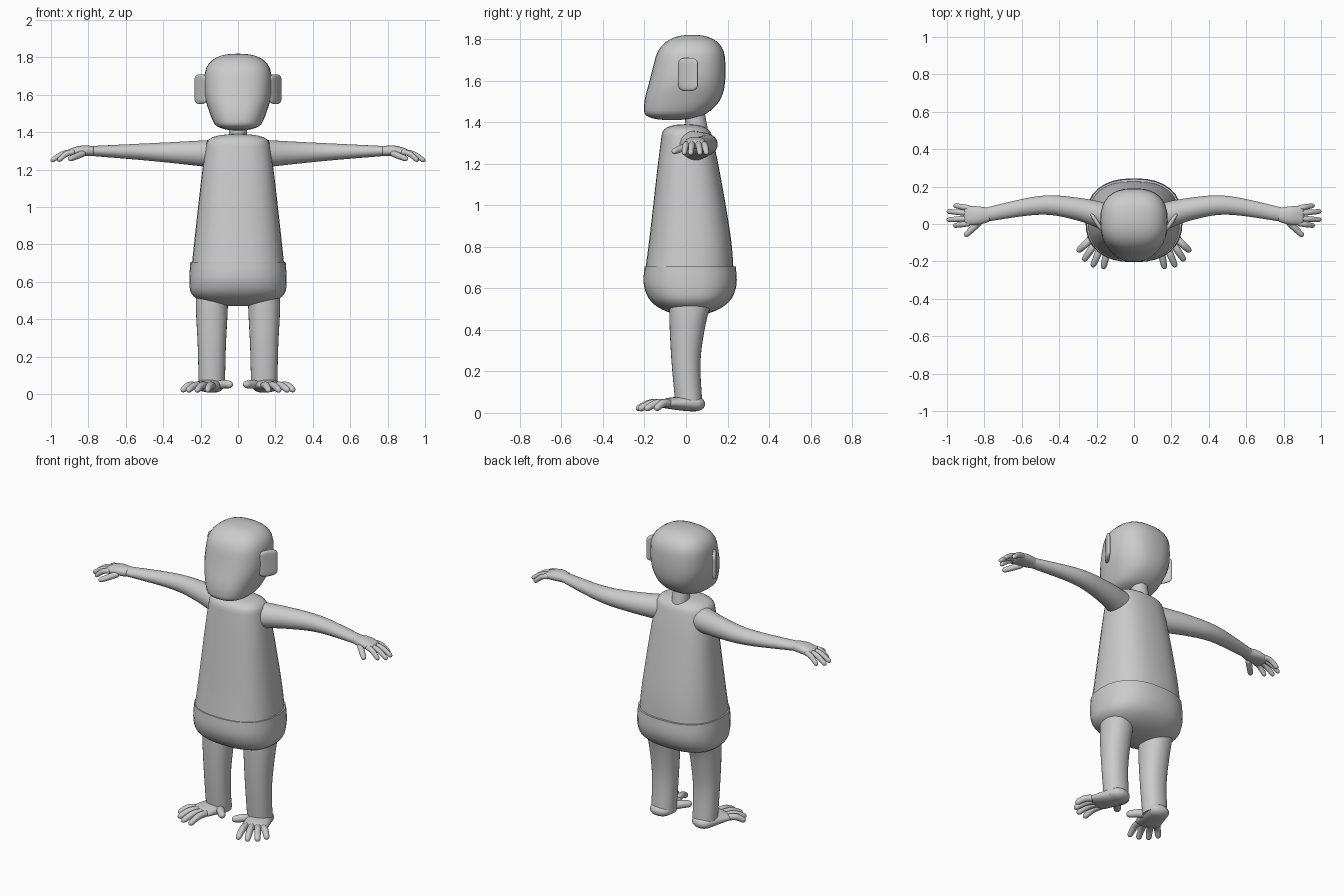
import bpy, bmesh, math
from mathutils import Vector

cube = bpy.data.objects.get("Cube")
if cube:
    bpy.data.objects.remove(cube, do_unlink=True)

grey = bpy.data.materials.new("plain grey")
grey.use_nodes = True
colour = (0.6, 0.6, 0.6, 1)
grey.diffuse_color = colour
grey.node_tree.nodes["Principled BSDF"].inputs["Base Color"].default_value = colour

RINGS, SIDES = 28, 32
UP = Vector((0, 0, 1))


def spline(keys, position):
    """Smooth curve through the keys, position running from 0 to 1."""
    last = len(keys) - 1
    i = min(int(position * last), last - 1)
    t = position * last - i
    a, b, c, d = [keys[min(max(i + step, 0), last)] for step in (-1, 0, 1, 2)]
    return b + (c - a + (a * 2 - b * 5 + c * 4 - d + ((b - c) * 3 + d - a) * t) * t) * t / 2


def rounding(distance, length, power):
    """Scale of a ring that lies near a rounded end."""
    if distance >= length:
        return 1
    return max((1 - (1 - distance / length) ** power) ** (1 / power), 0.04)


def signed_power(value, exponent):
    return math.copysign(abs(value) ** exponent, value)


def loft(name, keys, start_round, end_round, power, flip, level=False):
    """Skin keys of (x, y, z, half width, half height); flip -1 mirrors in x."""
    keys = [Vector(key) for key in keys]
    rows = [spline(keys, (1 - math.cos(math.pi * i / RINGS)) / 2) for i in range(RINGS + 1)]
    centres = [row.to_3d() for row in rows]
    travelled = [0]
    for a, b in zip(centres, centres[1:]):
        travelled.append(travelled[-1] + (b - a).length)

    bm = bmesh.new()
    loops = []
    for i, row in enumerate(rows):
        across, along = Vector((1, 0, 0)), Vector((0, 1, 0))
        if not level:
            tangent = centres[min(i + 1, RINGS)] - centres[max(i - 1, 0)]
            across = tangent.cross(UP).normalized()
            along = across.cross(tangent).normalized()
        scale = rounding(travelled[i], start_round, power)
        scale *= rounding(travelled[-1] - travelled[i], end_round, power)
        loop = []
        for k in range(SIDES):
            angle = math.tau * k / SIDES
            point = centres[i] + scale * (
                across * row[3] * signed_power(math.cos(angle), 2 / power)
                + along * row[4] * signed_power(math.sin(angle), 2 / power))
            point.x *= flip
            loop.append(bm.verts.new(point))
        loops.append(loop)
    for low, high in zip(loops, loops[1:]):
        for k in range(SIDES):
            bm.faces.new((low[k - 1], low[k], high[k], high[k - 1]))
    bm.faces.new(loops[0])
    bm.faces.new(loops[-1])
    bmesh.ops.recalc_face_normals(bm, faces=bm.faces)
    for face in bm.faces:
        face.smooth = True

    mesh = bpy.data.meshes.new(name)
    bm.to_mesh(mesh)
    bm.free()
    mesh.set_sharp_from_angle(angle=math.radians(50))
    mesh.materials.append(grey)
    part = bpy.data.objects.new(name, mesh)
    bpy.context.collection.objects.link(part)
    return part


def stack(name, levels, bottom_round, top_round, power, x=0, flip=1):
    """Upright form from levels of (height, half width, front, back)."""
    keys = [(x, (front + back) / 2, z, width, (back - front) / 2)
            for z, width, front, back in levels]
    return loft(name, keys, bottom_round, top_round, power, flip, level=True)


def digit(name, base, tip, radius, arch, flip):
    """Arched finger or toe, tapering to a rounded tip."""
    base, tip = Vector(base), Vector(tip)
    middle = base.lerp(tip, 0.5) + UP * arch
    keys = [(*base, radius, radius), (*middle, radius, radius),
            (*tip, radius * 0.8, radius * 0.8)]
    loft(name, keys, radius, radius, 2, flip)


def fan(pivot, degrees, reach, height):
    """Point at a distance and heading from a pivot, measured from +x."""
    heading = math.radians(degrees)
    return (pivot[0] + reach * math.cos(heading), pivot[1] + reach * math.sin(heading), height)


# Head and neck
stack("head", [(1.41, 0.11, -0.2, 0.06), (1.5, 0.15, -0.2, 0.16),
               (1.62, 0.18, -0.17, 0.19), (1.82, 0.17, -0.12, 0.18)], 0.05, 0.12, 2.5)
stack("neck", [(1.34, 0.05, 0, 0.11), (1.5, 0.045, -0.01, 0.08)], 0, 0, 2)

# Shirt tucked into slightly wider shorts
stack("shirt", [(0.66, 0.25, -0.2, 0.23), (0.85, 0.23, -0.175, 0.215),
                (1.2, 0.19, -0.135, 0.155), (1.39, 0.16, -0.11, 0.11)], 0, 0.05, 2.5)
stack("shorts", [(0.47, 0.25, -0.14, 0.18), (0.6, 0.26, -0.2, 0.24),
                 (0.705, 0.255, -0.2, 0.24)], 0.1, 0, 2.4)

for side, s in (("left", 1), ("right", -1)):
    # Ear: thin rounded flap swept backwards
    ear = stack(side + "_ear", [(-0.08, 0.055, -0.012, 0.012), (0.08, 0.055, -0.012, 0.012)],
                0.03, 0.03, 2.5, flip=s)
    ear.location = (s * 0.2, 0.01, 1.63)
    ear.rotation_euler.z = s

    # Arm, bent back at the elbow
    loft(side + "_arm", [(0.12, 0.03, 1.285, 0.075, 0.075), (0.3, 0.08, 1.29, 0.06, 0.06),
                         (0.5, 0.1, 1.295, 0.05, 0.045), (0.79, 0.05, 1.3, 0.037, 0.026)],
         0, 0, 2, s)

    # Hand: four fanned fingers and a thumb
    loft(side + "_palm", [(0.77, 0.05, 1.3, 0.036, 0.026), (0.84, 0.045, 1.3, 0.05, 0.028),
                          (0.91, 0.045, 1.29, 0.05, 0.018)], 0.01, 0.02, 2.3, s)
    reaches = {"index": 0.12, "middle": 0.145, "ring": 0.145, "little": 0.12}
    for i, (finger, reach) in enumerate(reaches.items()):
        digit(f"{side}_{finger}_finger", (0.87, 0.005 + i * 0.026, 1.295),
              fan((0.857, 0.045), 18 * i - 27, reach, 1.245), 0.015, 0.015, s)
    digit(side + "_thumb", (0.82, 0.015, 1.29), (0.905, -0.065, 1.255), 0.017, 0, s)

    # Leg
    stack(side + "_leg", [(0.03, 0.07, -0.05, 0.08), (0.25, 0.075, -0.07, 0.07),
                          (0.45, 0.085, -0.08, 0.1), (0.56, 0.085, -0.08, 0.14)],
          0, 0, 2.2, 0.14, s)

    # Foot turned outwards: four fanned toes and a thumb-like big toe
    loft(side + "_foot", [(0.13, 0.09, 0.042, 0.06, 0.034), (0.15, 0, 0.045, 0.07, 0.036),
                          (0.19, -0.12, 0.045, 0.075, 0.02)], 0.05, 0.03, 2.2, s)
    for i, toe in enumerate(("second", "third", "fourth", "little")):
        digit(f"{side}_{toe}_toe", (0.135 + i * 0.03, -0.105 + i * 0.01, 0.045),
              fan((0.17, -0.1), 24 * i - 92, 0.14, 0.016), 0.019, 0.015, s)
    digit(side + "_big_toe", (0.12, -0.01, 0.045), (0.032, -0.105, 0.05), 0.023, 0.005, s)
